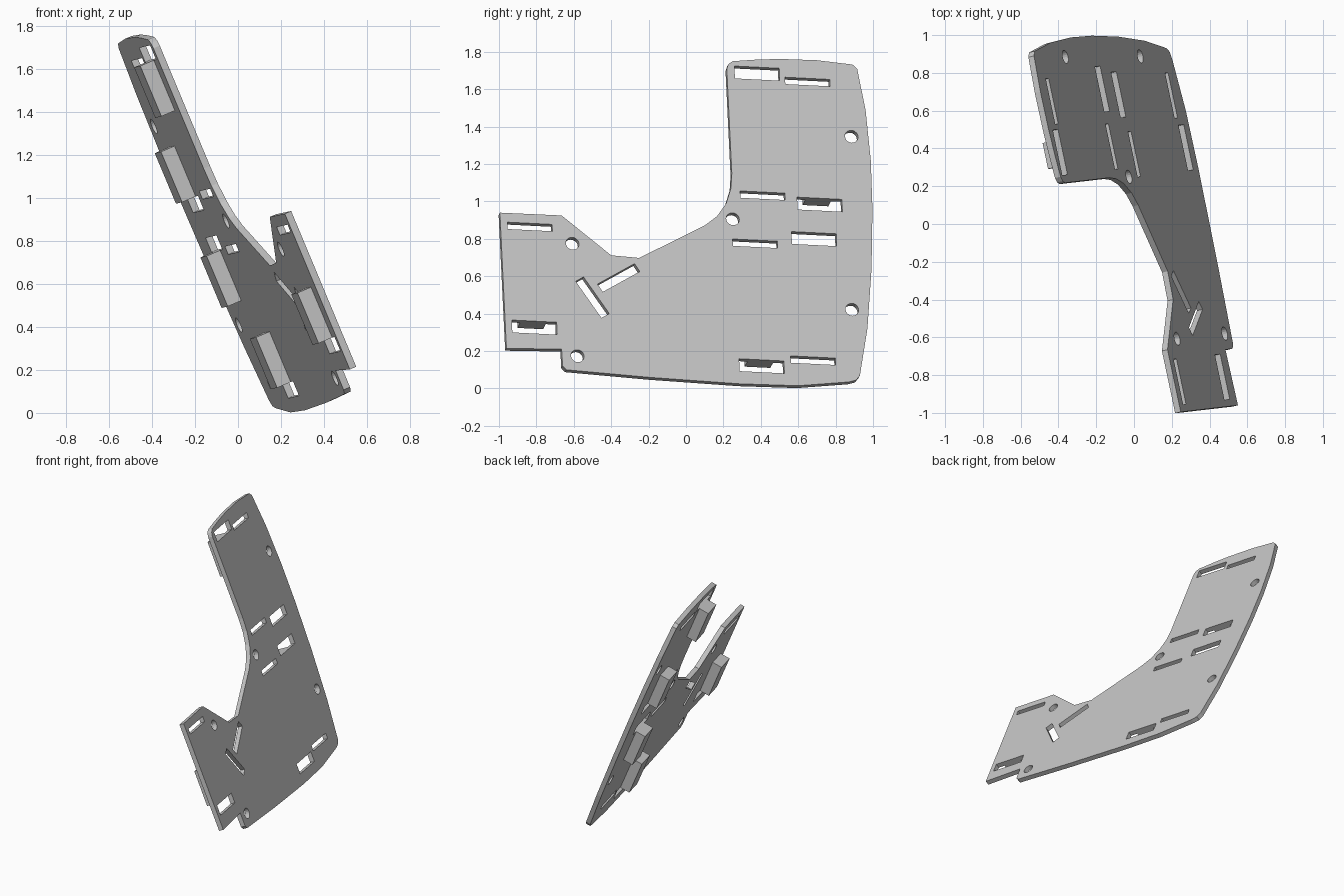
import bpy
from math import cos, sin, radians, tau
from mathutils import Matrix, Vector

if "Cube" in bpy.data.objects:
    bpy.data.objects.remove(bpy.data.objects["Cube"])

THICK = 0.033
SLOT_LEN, WIDE, THIN = 0.245, 0.072, 0.04
HOLE_RADIUS = 0.036

grey = bpy.data.materials.new("plain grey")
grey.use_nodes = True
grey.diffuse_color = (0.55, 0.55, 0.55, 1)
grey.node_tree.nodes["Principled BSDF"].inputs["Base Color"].default_value = grey.diffuse_color


def on_plane(y, z):
    """Point of the tilted outer face above a side position."""
    return Vector((0.42 - 0.232 * y - 0.429 * z, y, z))


# Frame of the tilted plate: along, up the slope, outward
origin = on_plane(0, 0)
along = (on_plane(1, -0.05) - origin).normalized()
slope = on_plane(0, 1) - origin
normal = along.cross(slope).normalized()
slope = normal.cross(along)
frame = Matrix((along, slope, normal)).transposed().to_4x4()
frame.translation = origin
to_frame = frame.inverted()


def local(y, z):
    return (to_frame @ on_plane(y, z)).to_2d()


def add_loop(curve, points):
    spline = curve.splines.new("POLY")
    spline.points.add(len(points) - 1)
    for target, p in zip(spline.points, points):
        target.co = (p[0], p[1], 0, 1)
    spline.use_cyclic_u = True
    spline.use_smooth = False


def slot_loop(y, z, height, angle=0):
    turn = Matrix.Rotation(radians(angle), 2)
    a, b = SLOT_LEN / 2, height / 2
    corners = ((-a, -b), (a, -b), (a, b), (-a, b))
    return [local(y, z) + turn @ Vector(c) for c in corners]


def hole_loop(y, z, sides=20):
    c = local(y, z)
    return [c + HOLE_RADIUS * Vector((cos(tau * i / sides), sin(tau * i / sides)))
            for i in range(sides)]


# Plate outline, clockwise from the top corner
outline = [
    (.218, 1.71), (.227, 1.735), (.25, 1.75), (.37, 1.758), (.5, 1.762), (.7, 1.755),
    (.89, 1.732), (.915, 1.71), (.96, 1.49), (.988, 1.22), (.997, .96), (.992, .64),
    (.97, .32), (.93, .07), (.91, .045), (.87, .035), (.6, .015), (.29, .025),
    (-.2, .06), (-.64, .1), (-.66, .12), (-.665, .21), (-.96, .215),
    (-.995, .94), (-.665, .925), (-.4, .712), (-.25, .698), (.1, .872),
    (.165, .92), (.215, .99), (.24, 1.07), (.245, 1.15)]

# Wide slots, with the side on which their clip block sits
wide_slots = [(.38, 1.685, -1), (.715, .984, 1), (.685, .8, -1),
              (.405, .12, 1), (-.81, .327, 1)]
thin_slots = [(.65, 1.64), (.41, 1.032), (.37, .775), (.68, .15), (-.835, .865)]
round_holes = [(.885, 1.347), (.25, .906), (-.607, .775), (-.58, .174), (.888, .422)]

curve = bpy.data.curves.new("plate_profile", "CURVE")
curve.dimensions = "2D"
curve.fill_mode = "BOTH"
curve.extrude = THICK / 2
add_loop(curve, [local(*p) for p in outline])
for y, z, side in wide_slots:
    add_loop(curve, slot_loop(y, z, WIDE))
for y, z in thin_slots:
    add_loop(curve, slot_loop(y, z, THIN))
for y, z in round_holes:
    add_loop(curve, hole_loop(y, z))
# Diagonal slots
add_loop(curve, slot_loop(-.5, .487, .052, -57))
add_loop(curve, slot_loop(-.36, .592, .052, 32))

plate = bpy.data.objects.new("plate", curve)
bpy.context.collection.objects.link(plate)
plate.matrix_world = frame @ Matrix.Translation((0, 0, -THICK / 2))
bpy.ops.object.select_all(action="DESELECT")
plate.select_set(True)
bpy.context.view_layer.objects.active = plate
bpy.ops.object.convert(target="MESH")
plate = bpy.context.object
plate.data.materials.clear()
plate.data.materials.append(grey)

# Clip blocks behind the plate, one beside each wide slot
BLOCK = Vector((0.14, 0.255, 0.07))
for i, (y, z, side) in enumerate(wide_slots):
    c = local(y, z)
    centre = Vector((c.x, c.y + side * (WIDE + BLOCK.y) / 2, -THICK - BLOCK.z / 2))
    bpy.ops.mesh.primitive_cube_add(size=1)
    block = bpy.context.object
    block.name = f"clip_block_{i + 1}"
    block.matrix_world = frame @ Matrix.Translation(centre) @ Matrix.Diagonal((*BLOCK, 1))
    block.data.materials.append(grey)
